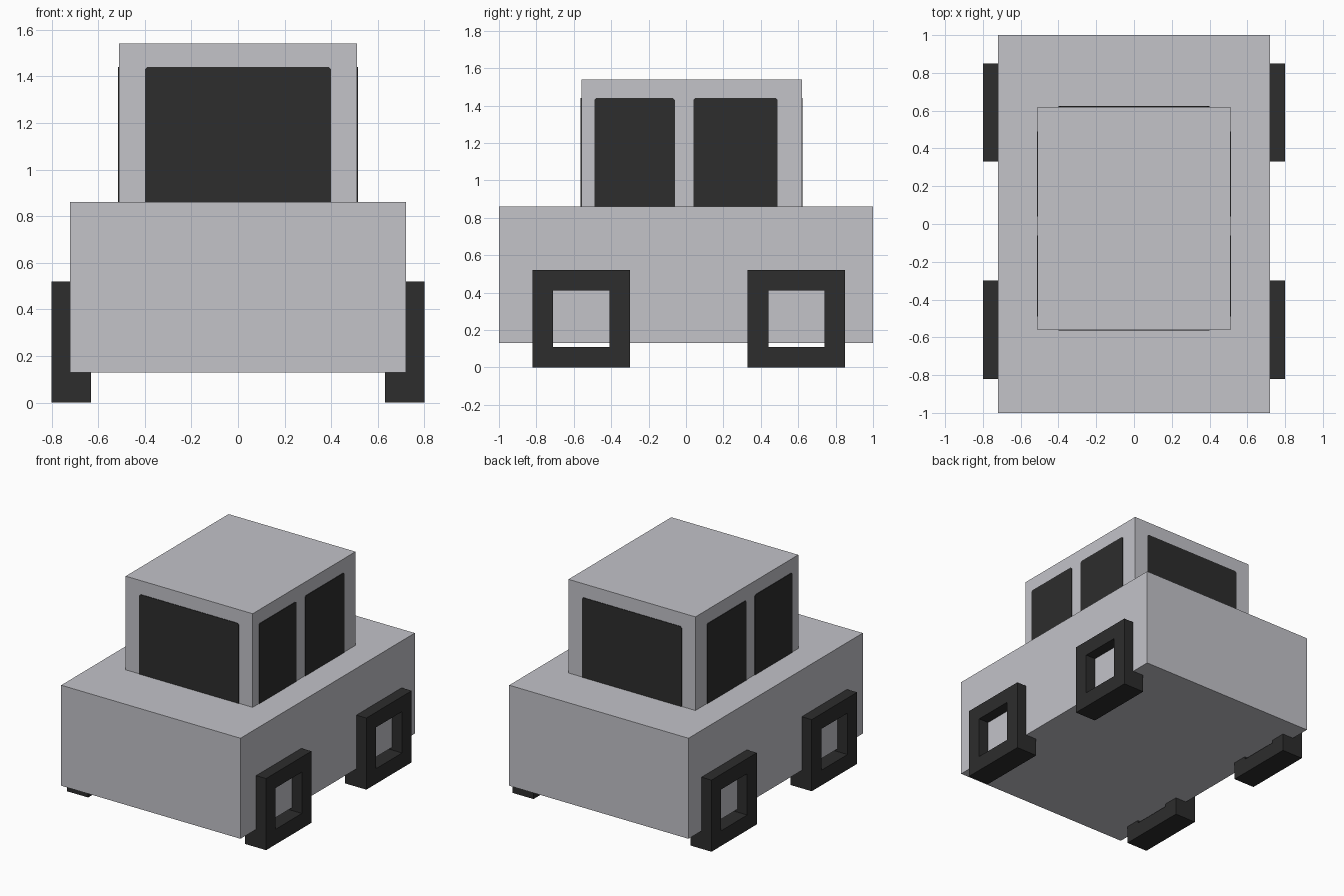
import bpy, bmesh
from mathutils import Vector

if "Cube" in bpy.data.objects:
    bpy.data.objects.remove(bpy.data.objects["Cube"])


def material(name, rgb):
    m = bpy.data.materials.new(name)
    m.diffuse_color = (*rgb, 1)
    m.use_nodes = True
    m.node_tree.nodes["Principled BSDF"].inputs["Base Color"].default_value = m.diffuse_color
    return m


GREY = material("light grey paint", (0.546, 0.546, 0.584))
DARK = material("dark rubber and glass", (0.026, 0.026, 0.026))


def finish(name, bm, mat):
    bmesh.ops.recalc_face_normals(bm, faces=bm.faces)
    mesh = bpy.data.meshes.new(name)
    bm.to_mesh(mesh)
    bm.free()
    mesh.materials.append(mat)
    ob = bpy.data.objects.new(name, mesh)
    bpy.context.collection.objects.link(ob)
    return ob


def box(name, lo, hi, mat):
    bm = bmesh.new()
    bmesh.ops.create_cube(bm, size=1)
    lo, hi = Vector(lo), Vector(hi)
    for v in bm.verts:
        v.co = (lo + hi) / 2 + v.co * (hi - lo)
    return finish(name, bm, mat)


def window(name, place, a0, a1, depth):
    """Thin plate with clipped top corners; place(a, z, d) maps it to a wall."""
    z0, z1, c = 0.86, 1.44, 0.01
    outline = [(a0, z0), (a1, z0), (a1, z1 - c), (a1 - c, z1),
               (a0 + c, z1), (a0, z1 - c)]
    bm = bmesh.new()
    face = bm.faces.new([bm.verts.new(place(a, z, 0)) for a, z in outline])
    ext = bmesh.ops.extrude_face_region(bm, geom=[face])["geom"]
    verts = [v for v in ext if isinstance(v, bmesh.types.BMVert)]
    bmesh.ops.translate(bm, verts=verts, vec=place(0, 0, depth) - place(0, 0, 0))
    finish(name, bm, DARK)


def wheel(name, side, yc):
    """Square ring wheel with an open square hub."""
    zc, outer, inner = 0.26, 0.26, 0.15
    corners = [(-1, -1), (1, -1), (1, 1), (-1, 1)]
    bm = bmesh.new()
    loops = [[bm.verts.new((side * x, yc + r * cy, zc + r * cz))
              for cy, cz in corners]
             for x, r in ((0.63, outer), (0.80, outer), (0.80, inner), (0.63, inner))]
    for k in range(4):
        a, b = loops[k], loops[(k + 1) % 4]
        for i in range(4):
            j = (i + 1) % 4
            bm.faces.new((a[i], a[j], b[j], b[i]))
    finish(name, bm, DARK)


# Body and cabin
box("body", (-0.72, -1, 0.13), (0.72, 1, 0.86), GREY)
box("cabin", (-0.51, -0.56, 0.86), (0.51, 0.62, 1.54), GREY)

# Front and rear windows
T = 0.004
window("front_window", lambda a, z, d: Vector((a, -0.56 - d, z)), -0.40, 0.40, T)
window("rear_window", lambda a, z, d: Vector((a, 0.62 + d, z)), -0.40, 0.40, T)

# Side windows and wheels, mirrored left and right
for label, s in (("left", -1), ("right", 1)):
    for part, y0, y1 in (("front", -0.49, -0.06), ("rear", 0.04, 0.49)):
        window(f"{label}_{part}_side_window",
               lambda a, z, d, s=s: Vector((s * (0.51 + d), a, z)), y0, y1, T)
    wheel(f"{label}_front_wheel", s, -0.56)
    wheel(f"{label}_rear_wheel", s, 0.59)
